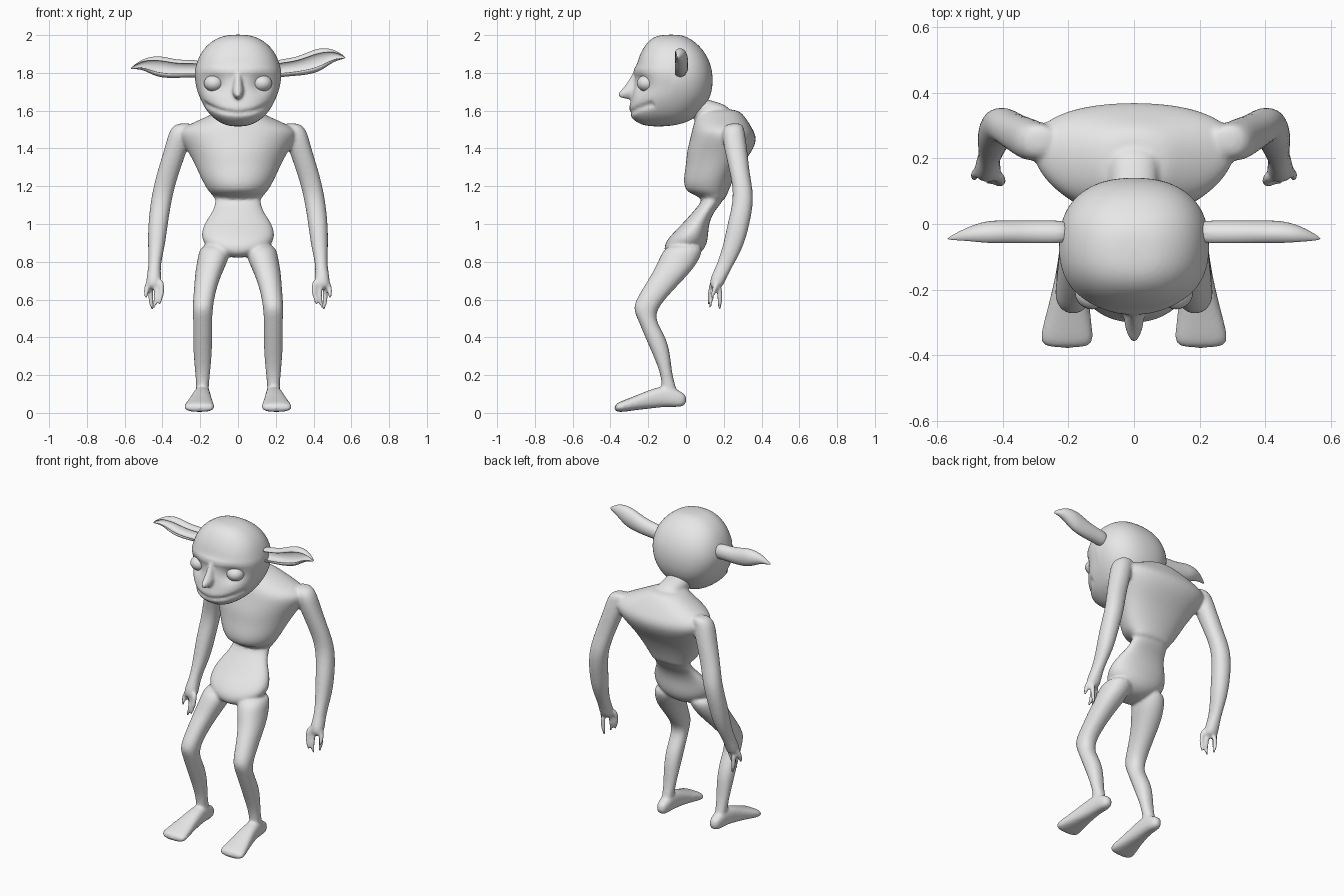
import bpy
import bmesh
from math import sin, cos, pi, exp, radians, copysign
from mathutils import Vector

cube = bpy.data.objects.get("Cube")
if cube:
    bpy.data.objects.remove(cube)

skin = bpy.data.materials.new("pale_grey")
skin.use_nodes = True
skin.diffuse_color = (0.8, 0.8, 0.8, 1)
skin.node_tree.nodes["Principled BSDF"].inputs["Base Color"].default_value = (0.8, 0.8, 0.8, 1)


def skin_rings(name, rings, subdivisions=2):
    """Bridge closed rings of points into one capped, smooth tube."""
    bm = bmesh.new()
    loops = [[bm.verts.new(p) for p in ring] for ring in rings]
    n = len(loops[0])
    for a, b in zip(loops, loops[1:]):
        for i in range(n):
            j = (i + 1) % n
            bm.faces.new((a[i], a[j], b[j], b[i]))
    bm.faces.new(loops[0])
    bm.faces.new(loops[-1])
    bmesh.ops.recalc_face_normals(bm, faces=bm.faces)
    for f in bm.faces:
        f.smooth = True
    mesh = bpy.data.meshes.new(name)
    bm.to_mesh(mesh)
    bm.free()
    mesh.materials.append(skin)
    obj = bpy.data.objects.new(name, mesh)
    bpy.context.collection.objects.link(obj)
    if subdivisions:
        mod = obj.modifiers.new("round", "SUBSURF")
        mod.levels = mod.render_levels = subdivisions
    return obj


def loft(name, table, axis="z", side=1, power=2.2, taper=0, segments=16):
    """Rows are (level, centre x, half width, low edge, high edge)."""
    rings = []
    for level, cx, hw, lo, hi in table:
        ring = []
        for i in range(segments):
            a = 2 * pi * i / segments
            c = copysign(abs(cos(a)) ** (2 / power), cos(a))
            s = copysign(abs(sin(a)) ** (2 / power), sin(a))
            x = side * (cx + hw * c * (1 + taper * s))
            v = (lo + hi) / 2 + s * (hi - lo) / 2
            ring.append((x, v, level) if axis == "z" else (x, level, v))
        rings.append(ring)
    return skin_rings(name, rings)


def select(objs):
    bpy.ops.object.select_all(action="DESELECT")
    for o in objs:
        o.select_set(True)
    bpy.context.view_layer.objects.active = objs[0]


def fuse(name, objs, voxel, smoothing):
    """Merge overlapping parts into one continuous skin."""
    select(objs)
    bpy.ops.object.convert(target="MESH")
    bpy.ops.object.join()
    obj = bpy.context.view_layer.objects.active
    obj.name = name
    rm = obj.modifiers.new("fuse", "REMESH")
    rm.mode = "VOXEL"
    rm.voxel_size = voxel
    rm.use_smooth_shade = True
    sm = obj.modifiers.new("soften", "SMOOTH")
    sm.factor = 0.5
    sm.iterations = smoothing
    return obj


# Torso: pelvis, narrow waist, rib cage and hunched shoulders
pelvis_to_waist = [
    (.82, 0, .05, -.09, .04), (.86, 0, .15, -.125, .10), (.92, 0, .205, -.105, .12),
    (1.0, 0, .187, -.02, .12), (1.07, 0, .132, .04, .15), (1.12, 0, .122, .085, .20)]
ribs_to_nape = [
    (1.12, 0, .122, .085, .20), (1.15, 0, .13, .06, .217), (1.17, 0, .155, -.005, .225),
    (1.23, 0, .19, -.018, .25), (1.31, 0, .225, -.003, .295), (1.38, 0, .262, 0, .352),
    (1.45, 0, .31, .018, .382), (1.5, 0, .315, .03, .358), (1.54, 0, .23, .04, .333),
    (1.58, 0, .14, .06, .305), (1.61, 0, .08, .08, .27)]
parts = [loft("pelvis", pelvis_to_waist + [(1.18, 0, .12, .09, .21)]),
         loft("rib_cage", ribs_to_nape, taper=.2)]
parts.append(loft("neck", [(.24, 0, .085, 1.5, 1.62), (.17, 0, .078, 1.52, 1.645),
                           (.1, 0, .075, 1.54, 1.665), (0, 0, .075, 1.56, 1.69)], "y"))

arm = [(1.535, .28, .045, .22, .30), (1.5, .3, .065, .185, .31), (1.4, .327, .062, .2, .325),
       (1.26, .375, .059, .235, .338), (1.14, .405, .056, .255, .364),
       (1.0, .424, .053, .218, .338), (.88, .432, .046, .195, .306),
       (.78, .442, .03, .16, .25), (.71, .446, .042, .125, .212), (.655, .446, .04, .125, .19)]
fingers = {
    "thumb": [(.41, .145, .71, .017), (.4, .13, .65, .015), (.408, .125, .61, .013), (.42, .12, .565, .008)],
    "index_finger": [(.435, .15, .68, .017), (.43, .135, .62, .014), (.45, .125, .545, .009)],
    "middle_finger": [(.46, .175, .68, .017), (.466, .18, .61, .015), (.452, .178, .54, .01)],
    "little_finger": [(.474, .165, .7, .017), (.488, .15, .65, .015), (.485, .135, .6, .01)]}
leg = [(.9, .115, .085, -.1, .1), (.82, .13, .084, -.143, .078), (.76, .15, .076, -.168, .037),
       (.7, .165, .066, -.205, -.018), (.63, .178, .058, -.247, -.085),
       (.56, .187, .055, -.285, -.145), (.5, .187, .051, -.258, -.165),
       (.42, .187, .051, -.225, -.117), (.34, .187, .051, -.19, -.086),
       (.23, .187, .043, -.142, -.076), (.16, .188, .034, -.128, -.062), (.07, .188, .034, -.13, -.03)]
foot = [(.003, .187, .022, .045, .095), (-.03, .187, .037, .028, .115), (-.1, .188, .042, .033, .15),
        (-.19, .194, .053, .022, .125), (-.27, .2, .068, .014, .09),
        (-.34, .205, .083, .003, .064), (-.38, .204, .08, .006, .045)]

# Limbs on both sides
for side in (1, -1):
    parts.append(loft("arm", arm, side=side))
    for finger, points in fingers.items():
        rows = [(z, x, r, y - r, y + r) for x, y, z, r in points]
        parts.append(loft(finger, rows, side=side, segments=8))
    parts.append(loft("leg", leg, side=side))
    parts.append(loft("foot", foot, "y", side, power=2.6))
body = fuse("body", parts, .009, 4)

# Head with heavy brow, jutting jaw and pointed nose
skull = loft("skull", [
    (2.003, 0, .05, -.13, -.03), (1.985, 0, .115, -.185, .02), (1.935, 0, .182, -.228, .085),
    (1.86, 0, .222, -.262, .13), (1.78, 0, .236, -.272, .146), (1.7, 0, .218, -.282, .14),
    (1.64, 0, .192, -.297, .115), (1.585, 0, .158, -.31, .07), (1.545, 0, .112, -.275, .03),
    (1.515, 0, .05, -.215, -.08)], power=2.35, segments=24)
nose = loft("nose", [
    (1.83, 0, .018, -.272, -.22), (1.78, 0, .022, -.292, -.22), (1.73, 0, .028, -.326, -.22),
    (1.7, 0, .034, -.355, -.22), (1.678, 0, .024, -.372, -.23), (1.66, 0, .012, -.33, -.24)],
    power=1.8, segments=12)
select([skull])
bpy.ops.object.convert(target="MESH")
normals = [v.normal.copy() for v in skull.data.vertices]
for v, normal in zip(skull.data.vertices, normals):
    x, y, z = v.co
    if y < -.08:
        socket = exp(-(((abs(x) - .13) / .06) ** 2 + ((z - 1.74) / .045) ** 2))
        brow = exp(-((z - 1.81) / .022) ** 2) * exp(-(x / .17) ** 2)
        smile = exp(-((z - 1.588 - 1.5 * x * x) / .011) ** 2) if y < -.17 else 0
        v.co += normal * (.012 * brow - .03 * socket - .014 * smile)
head = fuse("head", [skull, nose], .008, 2)

# Eyes and long cupped ears
for side, label in ((1, "left"), (-1, "right")):
    bpy.ops.mesh.primitive_uv_sphere_add(segments=24, ring_count=14, radius=.052,
                                         location=(side * .128, -.208, 1.745))
    eye = bpy.context.object
    eye.name = label + "_eye"
    eye.scale.z = .85
    eye.data.materials.append(skin)
    bpy.ops.object.shade_smooth()

    rings = []
    for x, z, half, y in ((.19, 1.82, .05, -.03), (.26, 1.828, .048, -.03), (.33, 1.838, .054, -.03),
                          (.4, 1.86, .066, -.03), (.45, 1.875, .06, -.03),
                          (.51, 1.895, .032, -.034), (.57, 1.88, .005, -.046)):
        if side < 0:
            z -= .17 * max(0, x - .23)
            half *= 1 - .6 * max(0, x - .23)
        depth = .042 * min(1, half / .045)
        ring = []
        for scale, order in ((1, range(-5, 6)), (.72, range(5, -6, -1))):
            for k in order:
                a = radians(28 * k)
                ring.append((side * x, y + depth * scale * cos(a), z + half * scale * sin(a)))
        rings.append(ring)
    skin_rings(label + "_ear", rings, 2)
